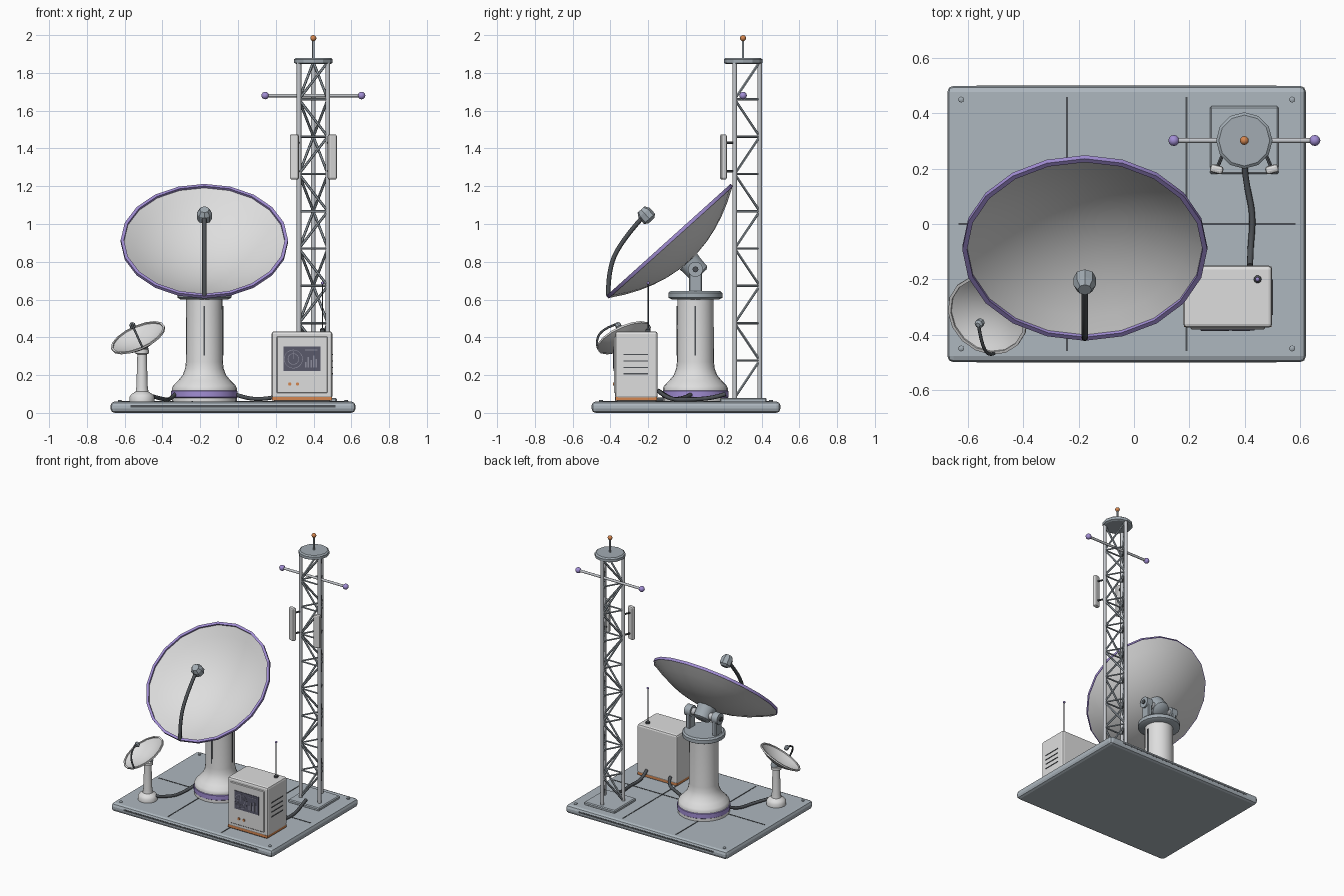
import bpy, bmesh, math
from mathutils import Vector, Matrix

if "Cube" in bpy.data.objects:
    bpy.data.objects.remove(bpy.data.objects["Cube"])

def mat(name, r, g, b):
    m = bpy.data.materials.new(name)
    m.diffuse_color = (r, g, b, 1)
    m.use_nodes = True
    m.node_tree.nodes["Principled BSDF"].inputs["Base Color"].default_value = m.diffuse_color
    return m

SHELL = mat("soft_white", .73, .73, .73)
BASE = mat("blue_grey", .42, .475, .52)
TRIM = mat("mid_grey", .36, .41, .45)
STEEL = mat("light_steel", .56, .58, .61)
DARK = mat("charcoal", .075, .083, .092)
PURPLE = mat("violet", .36, .27, .66)
ORANGE = mat("orange", .66, .24, .08)
SCREEN = mat("screen_slate", .10, .10, .145)
TRACE = mat("screen_trace", .27, .27, .34)

def finish(name, bm, m, smooth=40):
    bmesh.ops.remove_doubles(bm, verts=bm.verts, dist=1e-5)
    bmesh.ops.recalc_face_normals(bm, faces=bm.faces)
    me = bpy.data.meshes.new(name)
    bm.to_mesh(me)
    bm.free()
    me.materials.append(m)
    if smooth:
        for p in me.polygons:
            p.use_smooth = True
        me.set_sharp_from_angle(angle=math.radians(smooth))
    ob = bpy.data.objects.new(name, me)
    bpy.context.collection.objects.link(ob)
    return ob

def box(name, lo, hi, m, bevel=0, seg=2, turn=0):
    lo, hi = Vector(lo), Vector(hi)
    bm = bmesh.new()
    bmesh.ops.create_cube(bm, size=1)
    bmesh.ops.scale(bm, vec=hi - lo, verts=bm.verts)
    if bevel:
        bmesh.ops.bevel(bm, geom=bm.edges[:], offset=bevel, segments=seg, affect='EDGES', profile=.5)
    bmesh.ops.rotate(bm, matrix=Matrix.Rotation(turn, 3, 'Z'), verts=bm.verts)
    bmesh.ops.translate(bm, vec=(lo + hi) / 2, verts=bm.verts)
    return finish(name, bm, m, 0)

def lathe(name, prof, m, loc=(0, 0, 0), axis=(0, 0, 1), n=20, smooth=40, closed=False):
    """Turn an (r, h) profile around an axis through loc."""
    bm = bmesh.new()
    rot = Vector((0, 0, 1)).rotation_difference(Vector(axis).normalized()).to_matrix()
    rings = [[bm.verts.new(rot @ Vector((r * math.cos(2 * math.pi * i / n), r * math.sin(2 * math.pi * i / n), h)) + Vector(loc))
              for i in range(n)] for r, h in prof]
    pairs = list(zip(rings, rings[1:])) + ([(rings[-1], rings[0])] if closed else [])
    for a, b in pairs:
        for i in range(n):
            j = (i + 1) % n
            bm.faces.new((a[i], a[j], b[j], b[i]))
    if not closed:
        for ring, (r, h) in zip((rings[0], rings[-1]), (prof[0], prof[-1])):
            if r > 0:
                bm.faces.new(ring)
    return finish(name, bm, m, smooth)

def rod(name, a, b, r, m, n=8):
    d = Vector(b) - Vector(a)
    return lathe(name, [(r, 0), (r, d.length)], m, a, d, n, 50)

def ball(name, c, r, m):
    bm = bmesh.new()
    bmesh.ops.create_uvsphere(bm, u_segments=12, v_segments=8, radius=r)
    bmesh.ops.translate(bm, vec=c, verts=bm.verts)
    return finish(name, bm, m, 60)

def tube(name, pts, r, m):
    cu = bpy.data.curves.new(name, 'CURVE')
    cu.dimensions = '3D'
    cu.bevel_depth, cu.bevel_resolution, cu.use_fill_caps = r, 2, True
    sp = cu.splines.new('NURBS')
    sp.points.add(len(pts) - 1)
    for p, co in zip(sp.points, pts):
        p.co = (*co, 1)
    sp.use_endpoint_u, sp.order_u, sp.resolution_u = True, 3, 5
    cu.materials.append(m)
    ob = bpy.data.objects.new(name, cu)
    bpy.context.collection.objects.link(ob)

# --- base slab with seams and corner bolts
box("base_slab", (-.675, -.5, 0), (.622, .5, .06), BASE, .022, 2)
for x in (-.242, .19):
    box("slab_seam", (x - .004, -.46, .058), (x + .004, .46, .062), DARK)
box("slab_seam_cross", (-.635, -.004, .058), (.585, .004, .062), DARK)
for s in (-1, 1):
    box("slab_edge_groove", (-.57, s * .499 - .0015, .029), (.515, s * .499 + .0015, .041), DARK)
    for x in (-.625, .572):
        lathe("slab_bolt", [(.011, .058), (.011, .066), (.006, .069)], TRIM, (x, s * .45, 0), n=8)

# --- main pedestal
PX, PY = -.178, .05
lathe("pedestal", [(.172, .06), (.172, .13), (.165, .145), (.14, .17), (.115, .2), (.102, .235),
                   (.098, .27), (.096, .61)], SHELL, (PX, PY, 0), n=24)
lathe("pedestal_band", [(.172, .08), (.176, .083), (.176, .115), (.172, .118)], PURPLE, (PX, PY, 0), n=24)
lathe("pedestal_cap", [(.125, .6), (.143, .61), (.143, .635), (.132, .645)], TRIM, (PX, PY, 0), n=20)
for dx, dy in ((1, 0), (0, -1)):
    c = Vector((PX + dx * .096, PY + dy * .096, 0))
    h = Vector((.004, .004, 0))
    box("pedestal_slot", c - h + Vector((0, 0, .305)), c + h + Vector((0, 0, .565)), DARK)

# --- yoke that carries the large dish
PIV = Vector((PX, PY, .76))
N = Vector((0, -.669, .743))
for s in (-1, 1):
    x = PX + s * .105
    box("yoke_arm", (x - .016, PY - .035, .64), (x + .016, PY + .035, .765), TRIM, .006, 1)
    rod("yoke_bearing", (x - s * .02, PY, .76), (x + s * .028, PY, .76), .04, TRIM, 14)
    rod("yoke_bolt", (x + s * .028, PY, .76), (x + s * .036, PY, .76), .016, DARK, 8)
rod("yoke_axle", PIV - Vector((.1, 0, 0)), PIV + Vector((.1, 0, 0)), .025, STEEL, 12)
lathe("dish_hub", [(.045, -.04), (.06, -.03), (.062, .03), (.066, .055)], TRIM, PIV, N, 10)

def dish(name, c, n, R, depth, t, rim_mat, seg):
    """Shallow bowl whose rim plane is centred on c and faces along n."""
    rs = [R * k / 6 for k in range(7)]
    inner = [(r, depth * ((r / R) ** 2 - 1)) for r in rs]
    lathe(name, [(r, h - t) for r, h in inner] + inner[::-1], SHELL, c, n, seg, 50)
    w = t * 1.1
    lathe(name + "_rim", [(R - w, -t), (R + .003, -t * 1.1), (R + .003, t * .35), (R - w, t * .35)],
          rim_mat, c, n, seg, 40, True)

# --- large dish, feed arm and feed horn
C = Vector((PX, -.09, .9125))
dish("large_dish", C, N, .44, .14, .013, PURPLE, 20)
tube("large_feed_arm", [(PX, -.412, .622), (PX, -.412, .75), (PX, -.35, .9), (PX, -.235, 1.03)], .012, DARK)
lathe("large_feed_horn", [(.022, -.045), (.04, -.03), (.04, .012), (.025, .036)], TRIM, C + N * .185, N, 8, 20)

# --- small dish on its post
SX, SY = -.508, -.31
lathe("small_post", [(.066, .06), (.066, .085), (.055, .1), (.034, .112), (.03, .14), (.025, .31),
                     (.036, .315), (.036, .335), (.02, .342)], SHELL, (SX, SY, 0), n=16)
SN = Vector((-.38, -.39, .836)).normalized()
SC = Vector((-.53, -.33, .4))
dish("small_dish", SC, SN, .151, .048, .007, SHELL, 16)
lathe("small_dish_hub", [(.025, -.085), (.035, -.051)], TRIM, SC, SN, 10)
U = (Vector((.0, -1, 0)) - SN * SN.dot(Vector((0, -1, 0)))).normalized()
tube("small_feed_arm", [SC + U * .15, SC + U * .14 + SN * .05, SC + U * .07 + SN * .09, SC + SN * .085], .006, DARK)
lathe("small_feed_horn", [(.008, -.018), (.016, -.01), (.016, .008), (.008, .016)], TRIM, SC + SN * .075, SN, 8, 20)

# --- equipment cabinet
box("cabinet_plinth", (.181, -.373, .066), (.497, -.153, .085), ORANGE)
box("cabinet_foot", (.19, -.365, .055), (.488, -.16, .07), DARK)
box("cabinet", (.178, -.375, .076), (.5, -.15, .432), SHELL, .014, 2)
box("cabinet_door", (.204, -.381, .105), (.474, -.37, .405), SHELL, .004, 1)
box("cabinet_screen", (.24, -.385, .222), (.436, -.379, .352), SCREEN)
F = (.293, -.385, .285)
for r in (.05, .03):
    lathe("screen_ring", [(r - .003, 0), (r, 0), (r, .002), (r - .003, .002)], TRACE, F, (0, -1, 0), 20, 40, True)
box("screen_sweep", (.291, -.387, .285), (.295, -.384, .331), TRACE)
for i, h in enumerate((.03, .055, .04, .065, .045)):
    x = .355 + i * .014
    box("screen_bar", (x, -.387, .24), (x + .008, -.384, .24 + h), TRACE)
box("screen_line", (.355, -.387, .33), (.42, -.384, .335), TRACE)
for x in (.274, .315):
    rod("cabinet_lamp", (x, -.379, .153), (x, -.387, .153), .009, ORANGE, 10)
for i in range(4):
    z = .207 + i * .034
    box("cabinet_vent", (.498, -.33, z - .003), (.503, -.2, z + .003), DARK)
lathe("whip_base", [(.014, .43), (.014, .442), (.006, .45)], DARK, (.447, -.2, 0), n=10)
rod("whip_antenna", (.447, -.2, .44), (.447, -.2, .685), .0035, DARK, 6)
ball("whip_tip", (.447, -.2, .687), .008, PURPLE)

# --- cables across the slab
tube("cable_to_pedestal", [(.23, -.15, .12), (.22, -.1, .085), (.1, -.06, .07), (.02, .01, .085), (-.02, .03, .1)], .011, DARK)
tube("cable_to_tower", [(.42, -.15, .12), (.42, -.1, .07), (.432, .03, .07), (.405, .15, .08), (.4, .21, .1)], .011, DARK)
tube("cable_to_small_post", [(-.33, -.02, .1), (-.36, -.08, .07), (-.39, -.22, .07), (-.46, -.3, .09)], .011, DARK)

# --- three-legged lattice tower
TX, TY, R, Z0, H = .399, .302, .088, .08, .1975
box("tower_footing", (TX - .124, TY - .122, .055), (TX + .124, TY + .124, .08), BASE, .006, 1)
legs = [(TX + R * math.cos(math.radians(a)), TY + R * math.sin(math.radians(a))) for a in (210, 330, 90)]
for i, (x, y) in enumerate(legs):
    rod("tower_leg", (x, y, .07), (x, y, 1.86), .0125, STEEL, 8)
    x2, y2 = legs[(i + 1) % 3]
    for k in range(9):
        z = Z0 + k * H
        if k:
            rod("tower_strut", (x, y, z), (x2, y2, z), .006, TRIM, 6)
        up = (k + (i == 2)) % 2
        rod("tower_brace", (x, y, z + (H if up else 0)), (x2, y2, z + (0 if up else H)), .007, TRIM, 6)
lathe("tower_top", [(.09, 1.847), (.102, 1.853), (.102, 1.872), (.092, 1.88)], TRIM, (TX, TY, 0), n=12, smooth=20)
rod("beacon_mast", (TX, TY, 1.87), (TX, TY, 1.98), .006, TRIM)
ball("beacon", (TX, TY, 1.984), .016, ORANGE)
rod("crossbar", (TX - .25, TY, 1.68), (TX + .25, TY, 1.68), .009, STEEL)
for s in (-1, 1):
    ball("crossbar_tip", (TX + s * .255, TY, 1.68), .02, PURPLE)
    # panel antenna with two brackets
    x = TX + s * .1
    box("panel_antenna", (x - .024, .183, 1.235), (x + .024, .213, 1.475), SHELL, .01, 2, s * .25)
    for z in (1.28, 1.43):
        rod("panel_bracket", (x, .2, z), (TX + s * .073, .262, z), .007, DARK, 6)
